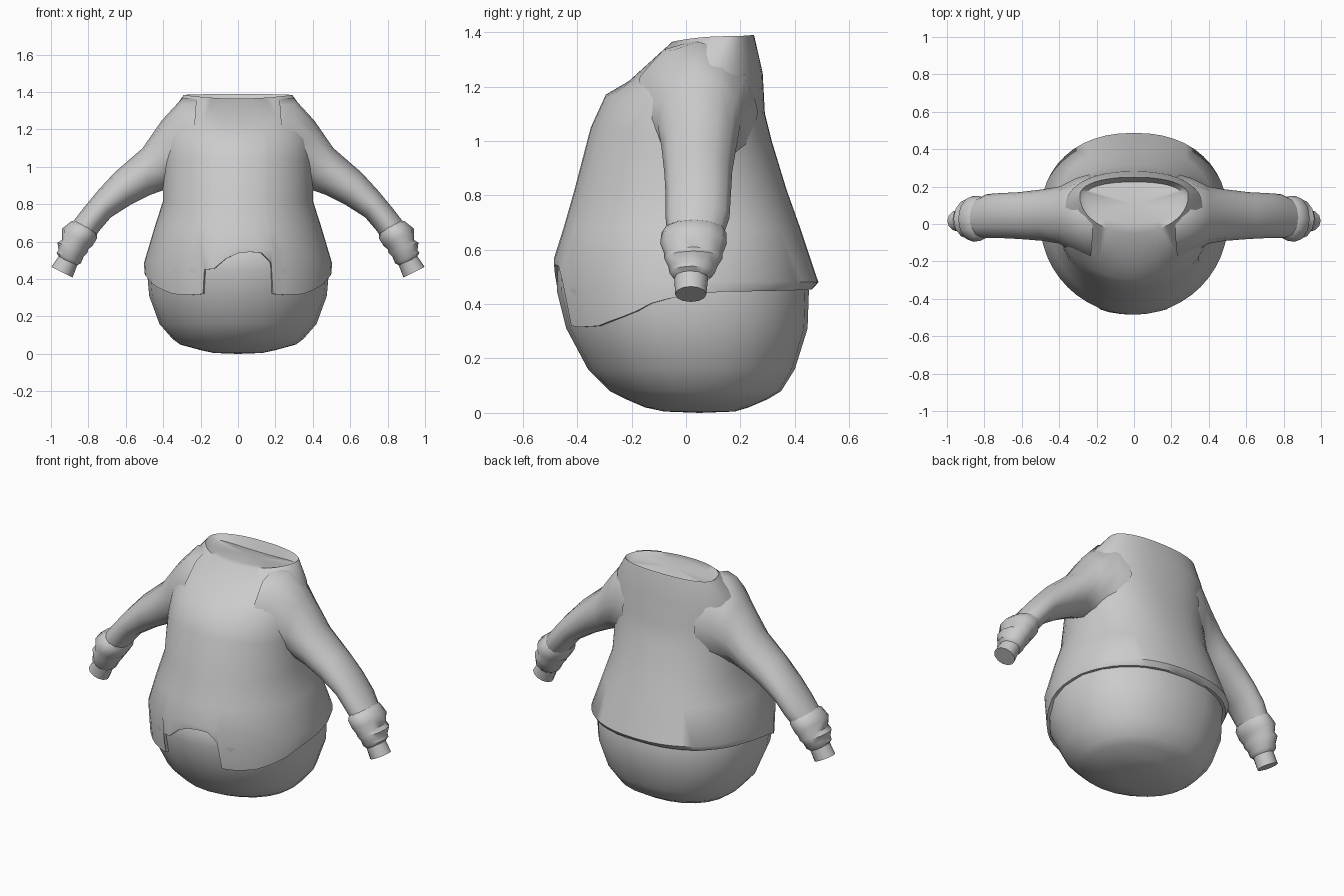
import bpy, bmesh, math
from mathutils import Vector

if "Cube" in bpy.data.objects:
    bpy.data.objects.remove(bpy.data.objects["Cube"])

grey = bpy.data.materials.new("plain grey")
grey.diffuse_color = (0.6, 0.6, 0.6, 1)
grey.use_nodes = True
grey.node_tree.nodes["Principled BSDF"].inputs["Base Color"].default_value = grey.diffuse_color


def lerp_table(table, v):
    """Piecewise-linear lookup in rows (key, values...)."""
    for a, b in zip(table, table[1:]):
        if v <= b[0]:
            t = max(0, (v - a[0]) / (b[0] - a[0]))
            return [p + (q - p) * t for p, q in zip(a[1:], b[1:])]
    return list(table[-1][1:])


def loft(name, rings, first=None, last=None, angle=50):
    """Skin closed rings of points, closing the ends with optional tip points."""
    bm = bmesh.new()
    loops = [[bm.verts.new(p) for p in r] for r in rings]
    n = len(loops[0])
    for a, b in zip(loops, loops[1:]):
        for i in range(n):
            bm.faces.new((a[i], a[(i + 1) % n], b[(i + 1) % n], b[i]))
    for tip, ring in ((first, loops[0]), (last, loops[-1])):
        if tip:
            c = bm.verts.new(tip)
            for i in range(n):
                bm.faces.new((ring[i], ring[(i + 1) % n], c))
    bmesh.ops.recalc_face_normals(bm, faces=bm.faces)
    me = bpy.data.meshes.new(name)
    bm.to_mesh(me)
    bm.free()
    me.materials.append(grey)
    ob = bpy.data.objects.new(name, me)
    bpy.context.collection.objects.link(ob)
    bpy.ops.object.select_all(action='DESELECT')
    ob.select_set(True)
    bpy.context.view_layer.objects.active = ob
    bpy.ops.object.shade_smooth_by_angle(angle=math.radians(angle))
    return ob


def oval(a, hx, yf, yb, yc=None):
    """Oval point at angle a (degrees from the front); the back half is a little squarer."""
    yc = (yf + yb) / 2 if yc is None else yc
    s, c = math.sin(math.radians(a)), math.cos(math.radians(a))
    if c >= 0:
        return hx * s, yc - (yc - yf) * c
    k = 2 / 2.25
    return hx * math.copysign(abs(s) ** k, s), yc + (yb - yc) * abs(c) ** k


# Rounded lower body: z, half width, front y, back y
belly = [(0.005, .13, -.08, .18), (.02, .20, -.15, .23), (.05, .31, -.22, .30),
         (.08, .35, -.28, .35), (.16, .42, -.36, .40), (.31, .475, -.44, .447),
         (.45, .487, -.475, .452), (.55, .47, -.47, .42), (.65, .40, -.40, .37)]
loft("lower_body", [[(*oval(i * 15, *r[1:]), r[0]) for i in range(24)] for r in belly],
     first=(0, .05, 0), last=(0, 0, .68))

# Jacket: front z, side z, back z, half width, front y, back y, y of widest point
jacket = [(1.365, 1.385, 1.39, .29, -.05, .25, .15), (1.22, 1.28, 1.25, .365, -.21, .282, .09),
          (1.17, 1.14, 1.10, .40, -.295, .29, .04), (1.05, 1.02, 1.0, .40, -.35, .315, 0),
          (.82, .82, .82, .40, -.41, .37, 0), (.68, .68, .68, .445, -.45, .42, 0),
          (.57, .485, .48, .503, -.485, .487, .02)]
# Hem height by angle from the front, and the uneven notch at the front
hem_z = [(22.5, .32), (32, .315), (45, .32), (65, .365), (77, .41), (90, .43),
         (102, .445), (180, .455)]
notch_z = [(-21, .45), (-15, .455), (-11, .49), (-3, .535), (7.5, .545), (15, .54), (21, .49)]
angles = [i * 7.5 for i in range(48)]
angles[2:3] = [15, 21]
angles[-2:-1] = [339, 345]


def ring_height(a, zf, zs, zb):
    c = math.cos(math.radians(a))
    return zs + ((zf if c > 0 else zb) - zs) * c * c


def hem_ring(gap):
    pts = []
    for a in angles:
        b = a if a <= 180 else a - 360
        z = lerp_table(notch_z, b)[0] if abs(b) < 22 else lerp_table(hem_z, abs(b))[0]
        hx, yf, yb = lerp_table(belly, z)
        pts.append((*oval(a, hx + gap, yf - gap, yb + gap), z))
    return pts


rings = [[(*oval(a, *r[3:]), ring_height(a, *r[:3])) for a in angles] for r in jacket]
# Shallow hollow at the neck, walled only at the sides and back, with a lip at the hem
neck = [(*oval(a, .26, .0, .225, .15), ring_height(a, 1.365, 1.36, 1.33)) for a in angles]
loft("jacket", [neck] + rings + [hem_ring(.014), hem_ring(-.01)], first=(0, .10, 1.362))


def arm_rings(sections, side, n=12):
    """Sections: upper x, upper z, lower x, lower z, front y, back y."""
    out = []
    for ux, uz, lx, lz, yf, yb in sections:
        top, low = Vector((ux, 0, uz)), Vector((lx, 0, lz))
        ring = []
        for i in range(n):
            t = 2 * math.pi * i / n
            p = (top + low) / 2 + (top - low) / 2 * math.cos(t)
            ring.append((side * p.x, (yf + yb) / 2 + (yb - yf) / 2 * math.sin(t), p.z))
        out.append(ring)
    return out


# Sleeves flare out where they melt into the torso
sleeve = [(.22, 1.37, .26, .84, -.20, .265), (.30, 1.365, .32, .86, -.155, .245),
          (.41, 1.245, .385, .88, -.105, .20),
          (.51, 1.10, .47, .85, -.09, .185), (.66, .97, .57, .80, -.08, .17),
          (.75, .872, .68, .73, -.075, .165), (.83, .775, .74, .66, -.075, .16),
          (.88, .71, .775, .61, -.07, .14)]
cuff = [(.86, .715, .755, .64, -.07, .14), (.89, .71, .755, .615, -.09, .148),
        (.94, .67, .78, .575, -.095, .15), (.94, .61, .80, .56, -.08, .135),
        (.965, .595, .805, .54, -.08, .135), (.96, .555, .825, .52, -.065, .115),
        (.97, .54, .84, .485, -.06, .105), (.955, .515, .86, .475, -.045, .085)]
stub = [(.94, .55, .845, .51, -.045, .085), (.998, .465, .885, .408, -.04, .075)]
for side, label in ((1, "right"), (-1, "left")):
    loft("sleeve_" + label, arm_rings(sleeve, side))
    loft("cuff_" + label, arm_rings(cuff, side))
    loft("wrist_" + label, arm_rings(stub, side), last=(side * .9415, .0175, .4365))
